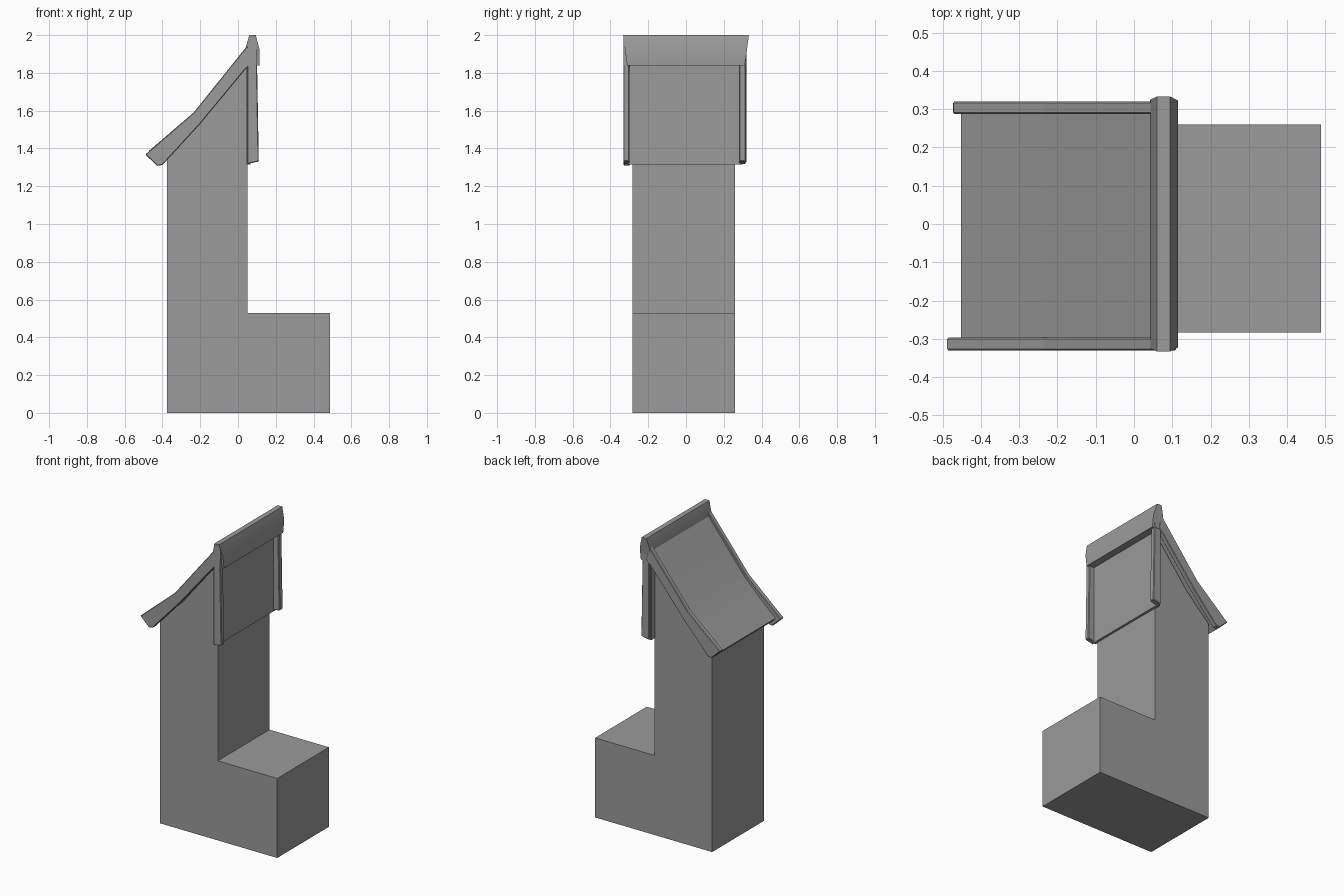
import bpy
import bmesh
import math

cube = bpy.data.objects.get("Cube")
if cube:
    bpy.data.objects.remove(cube, do_unlink=True)

grey = bpy.data.materials.new("plain grey")
grey.use_nodes = True
colour = (0.325, 0.325, 0.325, 1)
grey.diffuse_color = colour
grey.node_tree.nodes["Principled BSDF"].inputs["Base Color"].default_value = colour


def extrude_profile(name, profile, y0, y1, bevel=0.0, smooth=False):
    """Extrude an (x, z) outline along y, with optional chamfers or soft shading."""
    bm = bmesh.new()
    face = bm.faces.new([bm.verts.new((x, y0, z)) for x, z in profile])
    result = bmesh.ops.extrude_face_region(bm, geom=[face])
    for v in result["geom"]:
        if isinstance(v, bmesh.types.BMVert):
            v.co.y = y1
    bmesh.ops.recalc_face_normals(bm, faces=bm.faces[:])
    mesh = bpy.data.meshes.new(name)
    bm.to_mesh(mesh)
    bm.free()
    mesh.materials.append(grey)
    obj = bpy.data.objects.new(name, mesh)
    bpy.context.collection.objects.link(obj)
    if smooth:
        mesh.shade_smooth()
        mesh.set_sharp_from_angle(angle=math.radians(30))
    if bevel:
        mod = obj.modifiers.new("chamfer", 'BEVEL')
        mod.width = bevel
        mod.segments = 1
        mod.limit_method = 'ANGLE'
    return obj


# L-shaped body with a sloping top
extrude_profile("body", [(-.375, 0), (.488, 0), (.488, .53), (.05, .53), (.05, 1.84),
                         (0, 1.78), (-.2, 1.53), (-.375, 1.36)], -.284, .26)

# Curved roof sheet between the edge boards
upper = [(-.452, 1.365), (-.32, 1.485), (-.22, 1.585), (-.1, 1.735), (.06, 1.935)]
lower = [(.06, 1.87), (-.1, 1.68), (-.22, 1.53), (-.32, 1.43), (-.425, 1.335)]
extrude_profile("roof_sheet", upper + lower, -.31, .3, smooth=True)

# Sloping edge boards, the back one slightly shorter
for side, y0, y1, tip in (("front", -.33, -.297, 0), ("back", .287, .32, .016)):
    extrude_profile(side + "_sloping_board",
                    [(-.491 + tip, 1.368 + tip), (-.235, 1.59), (.05, 1.945), (.07, 1.85),
                     (.04, 1.82), (-.2, 1.53), (-.4 + tip, 1.312 + tip),
                     (-.428 + tip, 1.308 + tip)], y0, y1, .004)

# Upright panel and its edge boards
extrude_profile("upright_panel", [(.045, 1.315), (.066, 1.315), (.066, 1.9), (.045, 1.9)],
                -.31, .3)
for side, y0, y1 in (("front", -.331, -.3), ("back", .281, .316)):
    extrude_profile(side + "_upright_board",
                    [(.05, 1.318), (.11, 1.331), (.1, 1.9), (.05, 1.9)], y0, y1, .004)

# Ridge cap, flaring out towards its flat top
cap = extrude_profile("ridge_cap", [(.038, 1.84), (.043, 1.94), (.06, 2), (.094, 2),
                                    (.115, 1.92), (.115, 1.84)], -.333, .333, smooth=True)
for v in cap.data.vertices:
    drop = 2 - v.co.z
    v.co.y *= 1 - .4 * drop
# End cheeks closing the ridge over the boards
for side, y0, y1 in (("front", -.331, -.3), ("back", .29, .318)):
    extrude_profile(side + "_ridge_end", [(.05, 1.84), (.05, 1.96), (.06, 1.99),
                                          (.094, 1.99), (.102, 1.96), (.1, 1.84)], y0, y1)
